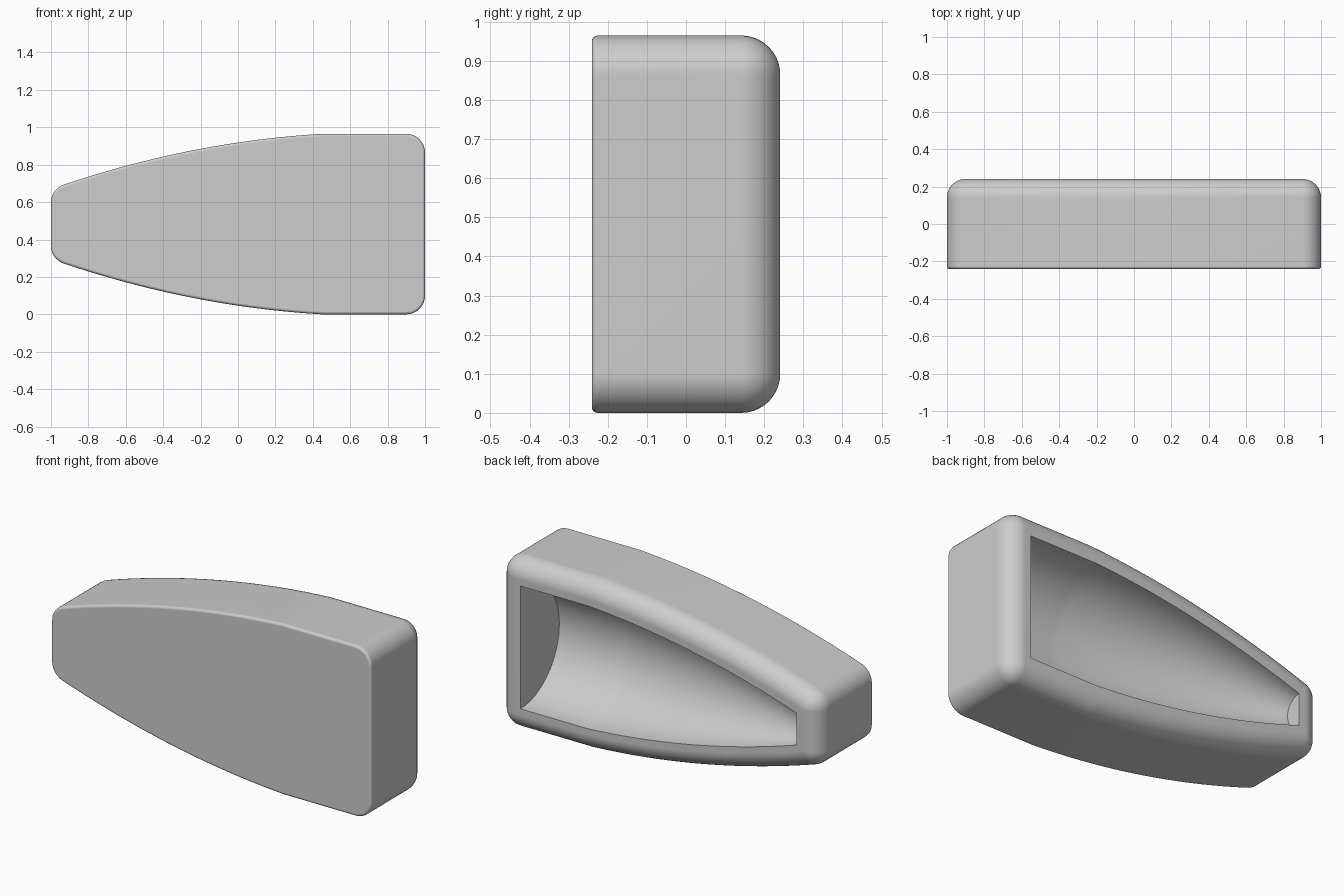
import bpy, bmesh, math

if "Cube" in bpy.data.objects:
    bpy.data.objects.remove(bpy.data.objects["Cube"], do_unlink=True)

HALF_H, HALF_D = 0.4825, 0.241    # half height and half depth of the shell
ROUND, EDGE = 0.1, 0.015          # rear/corner radius, small front edge radius
TAPER_X, NOSE_X = 0.45, -0.932    # taper start, and where the nose corner begins
SLOPE, CURVE = 0.058, 0.1003      # taper: starting slope and curvature

grey = bpy.data.materials.new("plain grey")
grey.use_nodes = True
grey.diffuse_color = (0.61, 0.61, 0.61, 1)
grey.node_tree.nodes["Principled BSDF"].inputs["Base Color"].default_value = (0.61, 0.61, 0.61, 1)


def drop(x):
    d = TAPER_X - x
    return SLOPE * d + CURVE * d * d if d > 0 else 0


def normal_angle(x):
    return math.pi / 2 + math.atan(SLOPE + 2 * CURVE * (TAPER_X - x))


def loft(name, rings):
    """Skin closed rings of points and cap both ends."""
    bm = bmesh.new()
    loops = [[bm.verts.new(p) for p in ring] for ring in rings]
    n = len(loops[0])
    for a, b in zip(loops, loops[1:]):
        for i in range(n):
            j = (i + 1) % n
            bm.faces.new((a[i], a[j], b[j], b[i]))
    bm.faces.new(loops[0])
    bm.faces.new(loops[-1])
    bmesh.ops.remove_doubles(bm, verts=bm.verts, dist=0.0002)
    bmesh.ops.recalc_face_normals(bm, faces=bm.faces)
    mesh = bpy.data.meshes.new(name)
    bm.to_mesh(mesh)
    bm.free()
    mesh.materials.append(grey)
    obj = bpy.data.objects.new(name, mesh)
    bpy.context.collection.objects.link(obj)
    return obj


# Outline of the shell: core points with outward angles, upper half then mirrored
upper = []
for i in range(9):
    upper.append((1 - ROUND, HALF_H - ROUND, math.pi / 2 * i / 8))
for i in range(33):
    x = TAPER_X + (NOSE_X - TAPER_X) * i / 32
    a = normal_angle(x)
    upper.append((x - ROUND * math.cos(a), HALF_H - drop(x) - ROUND * math.sin(a), a))
cx, cz, a0 = upper[-1]
for i in range(1, 9):
    upper.append((cx, cz, a0 + (math.pi - a0) * i / 8))
outline = upper + [(x, -z, -a) for x, z, a in reversed(upper)]


def shell_ring(y, r):
    return [(x + r * math.cos(a), y, HALF_H + z + r * math.sin(a)) for x, z, a in outline]


# Shell: small rounded front edge, straight sides, fully rounded rear edge
rings = []
for i in range(5):
    t = math.pi / 2 * i / 4
    rings.append(shell_ring(-HALF_D + EDGE * (1 - math.cos(t)), ROUND - EDGE * (1 - math.sin(t))))
for i in range(11):
    t = math.pi / 2 * i / 10
    rings.append(shell_ring(HALF_D - ROUND * (1 - math.sin(t)), ROUND * math.cos(t)))
shell = loft("hollow_shell", rings)

# Half-round cavity opening to the rear, following the taper
big_end, small_end = 0.866, -0.86
sections = []
for x in [big_end] + [TAPER_X + (small_end - TAPER_X) * i / 32 for i in range(33)]:
    r = 0.347 - 1.036 * drop(x)
    section = [(x, HALF_D + 0.1, HALF_H + r)]
    for i in range(33):
        t = math.pi * i / 32
        section.append((x, HALF_D - r * math.sin(t), HALF_H + r * math.cos(t)))
    section.append((x, HALF_D + 0.1, HALF_H - r))
    sections.append(section)
cutter = loft("cavity_cutter", sections)
cutter.hide_render = True

cut = shell.modifiers.new("cavity", 'BOOLEAN')
cut.operation = 'DIFFERENCE'
cut.solver = 'EXACT'
cut.object = cutter

bpy.ops.object.select_all(action='DESELECT')
shell.select_set(True)
bpy.context.view_layer.objects.active = shell
bpy.ops.object.modifier_apply(modifier=cut.name)
bpy.data.objects.remove(cutter, do_unlink=True)

# Smooth curves, crisp cavity edges, clean flats
bpy.ops.object.shade_smooth_by_angle(angle=math.radians(30))
weighted = shell.modifiers.new("clean_flats", 'WEIGHTED_NORMAL')
weighted.keep_sharp = True
